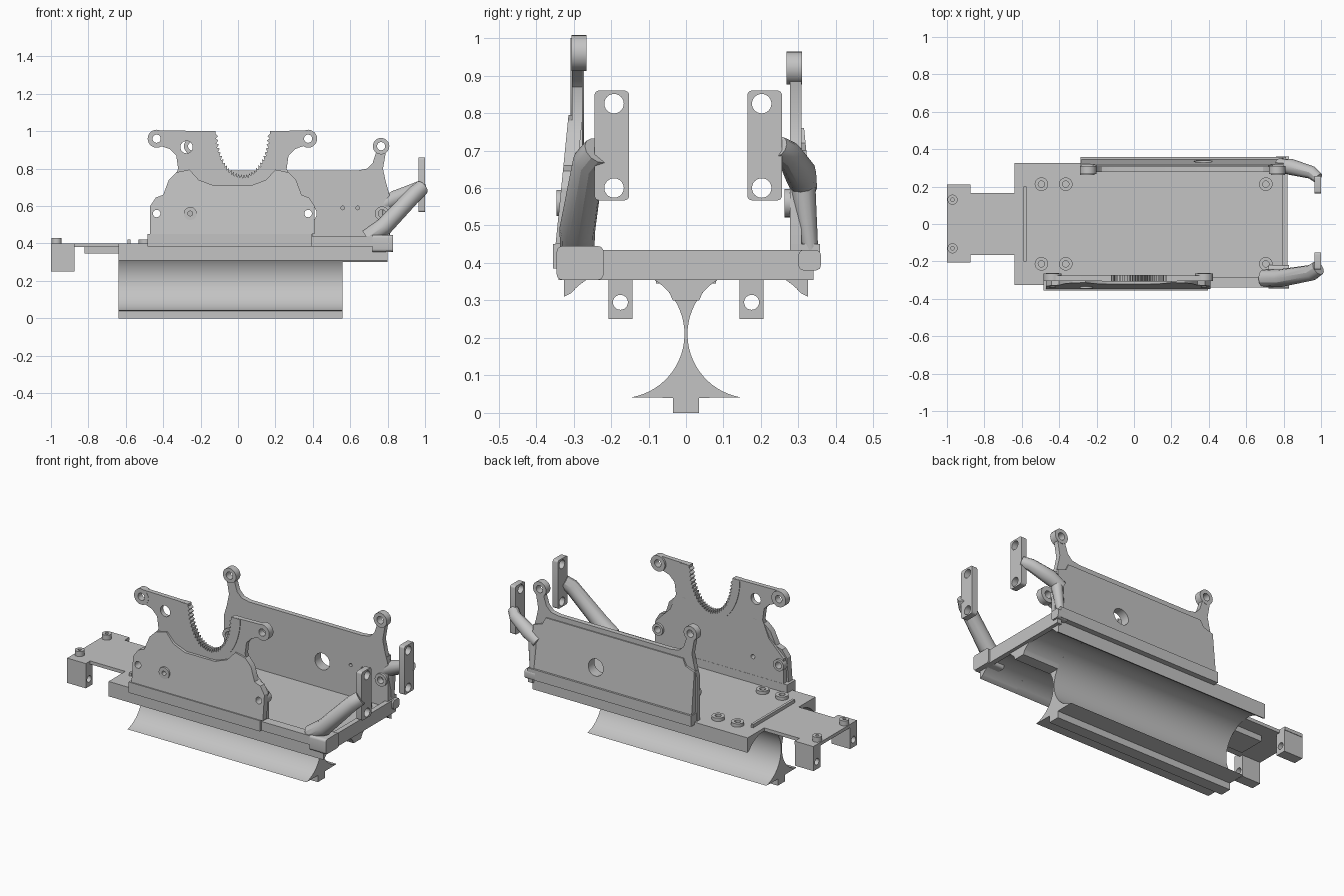
import bpy
from math import cos, sin, pi, radians
from mathutils import Matrix

cube = bpy.data.objects.get("Cube")
if cube:
    bpy.data.objects.remove(cube)

grey = bpy.data.materials.new("plain grey")
grey.use_nodes = True
colour = (.55, .55, .55, 1)
grey.diffuse_color = colour
grey.node_tree.nodes["Principled BSDF"].inputs["Base Color"].default_value = colour

# Shared levels and offsets
DECK, RAIL_TOP, CREST = .4, .45, 1
EDGE, REAR, NOSE = .325, -.64, .8
FRONT_MID, BACK_MID = -.03, .26
LOW_BOSS, LOW_HOLE, HIGH_HOLE = .56, .02, .022

stand_up = Matrix.Rotation(pi / 2, 4, "X")
TURN = {"x": Matrix.Rotation(pi / 2, 4, "Z") @ stand_up,
        "y": stand_up,
        "z": Matrix.Identity(4)}


def finish(name, curve, matrix):
    """Turn a curve into a smooth-by-angle mesh with the grey material."""
    obj = bpy.data.objects.new(name, curve)
    bpy.context.collection.objects.link(obj)
    bpy.ops.object.select_all(action="DESELECT")
    bpy.context.view_layer.objects.active = obj
    obj.select_set(True)
    bpy.ops.object.convert(target="MESH")
    obj = bpy.context.object
    obj.data.transform(matrix)
    obj.data.materials.clear()
    obj.data.materials.append(grey)
    bpy.ops.object.shade_smooth_by_angle(angle=radians(30))
    return obj


def slab(name, axis, low, high, outline, holes=()):
    """Extrude an outline along an axis, pierced by round holes."""
    curve = bpy.data.curves.new(name, "CURVE")
    curve.dimensions = "2D"
    curve.fill_mode = "BOTH"
    curve.extrude = (high - low) / 2
    for loop in [outline] + [circle(*hole) for hole in holes]:
        spline = curve.splines.new("POLY")
        spline.points.add(len(loop) - 1)
        for point, (u, v) in zip(spline.points, loop):
            point.co = (u, v, 0, 1)
        spline.use_cyclic_u = True
    middle = [(low + high) / 2 if letter == axis else 0 for letter in "xyz"]
    return finish(name, curve, Matrix.Translation(middle) @ TURN[axis])


def tube(name, path):
    """Sweep a round bar along points given as x, y, z, radius."""
    curve = bpy.data.curves.new(name, "CURVE")
    curve.dimensions = "3D"
    curve.bevel_depth = 1
    curve.bevel_resolution = 4
    curve.use_fill_caps = True
    spline = curve.splines.new("POLY")
    spline.points.add(len(path) - 1)
    for point, (x, y, z, radius) in zip(spline.points, path):
        point.co = (x, y, z, 1)
        point.radius = radius
    return finish(name, curve, Matrix.Identity(4))


def arc(u, v, radius, start, end, count=16, height=None):
    angles = [radians(start + (end - start) * i / (count - 1)) for i in range(count)]
    return [(u + radius * cos(a), v + (height or radius) * sin(a)) for a in angles]


def circle(u, v, radius):
    return arc(u, v, radius, 0, 345, 24)


def rect(left, right, bottom, top):
    return [(left, bottom), (right, bottom), (right, top), (left, top)]


def rounded(left, right, bottom, top, radius):
    centres = rect(left + radius, right - radius, bottom + radius, top - radius)
    points = []
    for corner, (u, v) in enumerate(centres):
        points += arc(u, v, radius, 90 * corner - 180, 90 * corner - 90, 5)
    return points


def mirrored(half, middle=0, between=()):
    """Right half going up, optional middle points, then the left half."""
    right = [(middle + u, v) for u, v in half]
    left = [(middle - u, v) for u, v in reversed(half)]
    return right + list(between) + left


def pair(middle, reach, v, radius):
    return [(middle + side * reach, v, radius) for side in (1, -1)]


def ring(name, axis, low, high, hole, radius):
    u, v, _ = hole
    slab(name, axis, low, high, circle(u, v, radius), [hole])


def lean(panel, slope):
    for vertex in panel.data.vertices:
        vertex.co.y += (vertex.co.z - RAIL_TOP) * slope


def scoop(start):
    """Concave underside of the deck, ending at its outer edge."""
    return arc(.175, .21, .171, start, 40, 40) + [(EDGE, .31), (EDGE, DECK)]


# Grooved base: twin scoops on a central pillar with a foot
foot, lip = .035, .04
slab("scooped_body", "x", REAR, LOW_BOSS, mirrored([(foot, 0), (foot, lip)] + scoop(260)))
slab("base_plate", "x", LOW_BOSS, NOSE, mirrored([(foot, .3)] + scoop(140)))
slab("end_crossbar", "x", .79, .82, rect(-.34, .34, .355, .435))
slab("front_corner_block", "x", .72, .83, rounded(-.345, -.22, .355, .445, .015))
slab("back_corner_block", "x", .76, .83, rounded(.3, .36, .38, .435, .015))
slab("cross_ridge", "z", DECK, .42, rect(-.59, -.575, -.2, .2))

# Tongue, its head, drop legs and bolts
head = -.875
slab("tongue", "z", .38, DECK, rect(head, REAR, -.165, .165))
slab("tongue_head", "z", .38, DECK, rect(-1, head, -.205, .21))
slab("tongue_rib", "z", .345, .385, rect(-.82, REAR, -.08, .08))
for leg_y, _, bore in pair(0, .175, 0, LOW_HOLE):
    slab("drop_leg", "x", -1, head, rect(leg_y - .032, leg_y + .032, .25, DECK),
         [(leg_y, .295, bore)])
for side in (-1, 1):
    ring("tongue_peg", "z", DECK, .43, (-.97, side * .13, .01), .027)
    for x in (-.495, -.365, .705):
        ring("plate_bolt", "z", DECK, .42, (x, side * .213, .017), .036)

# Front clamp: rail and leaning cover
slab("front_rail", "y", -.355, -.275, rect(-.485, .395, .385, RAIL_TOP))
slab("front_side_bar", "y", -.34, -.285, rect(.395, NOSE, .385, .44))
front_low = pair(FRONT_MID, .405, LOW_BOSS, LOW_HOLE)
front_high = pair(FRONT_MID, .405, .96, HIGH_HOLE)
screw = (-.255, LOW_BOSS, .013)
cover_half = [(.44, RAIL_TOP), (.44, .6), (.41, .645), (.37, .66), (.34, .74),
              (.3, .78), (.23, .795), (.18, .74), (.1, .71)]
cover = slab("front_cover", "y", -.348, -.31, mirrored(cover_half, FRONT_MID),
             front_low + [screw])
lean(cover, .1)

# Front holder with a toothed cradle
wave = arc(.025, .985, .145, 0, -180, 61, .237)
teeth = []
for i, (u, v) in enumerate(wave):
    bite = .09 * (i % 2)
    teeth.append((u + (.025 - u) * bite, v + (.985 - v) * bite))
cradle = [(.17, CREST)] + teeth + [(-.12, CREST)]
holder_half = [(.43, DECK), (.43, .6), (.33, .7), (.29, .8), (.3, .87), (.335, .905)]
holder_half += arc(.405, .96, .045, -120, 90)
slab("front_holder", "y", -.304, -.276, mirrored(holder_half, FRONT_MID, cradle),
     front_low + front_high + [screw, (-.275, .915, .033)])
slab("toothed_band", "y", -.308, -.272, cradle + arc(.03, CREST, .2, 180, 360, 30, .29))
for low_hole, high_hole in zip(front_low, front_high):
    ring("front_upper_boss", "y", -.305, -.265, high_hole, .048)
    ring("front_lower_boss", "y", -.32, -.262, low_hole, .035)
ring("front_cover_screw", "y", -.345, -.32, screw, .035)

# Back clamp: rail, leaning cover and holder
slab("back_rail", "y", .28, .358, rect(-.285, .81, .385, RAIL_TOP))
window = (.37, LOW_BOSS, .05)
back_low = pair(BACK_MID, .51, LOW_BOSS, LOW_HOLE)
back_high = pair(BACK_MID, .505, .92, HIGH_HOLE)
back_half = [(.54, RAIL_TOP), (.54, .7), (.48, .72), (.46, .76)]
back_cover = slab("back_cover", "y", .312, .346, mirrored(back_half, BACK_MID), [window])
lean(back_cover, -.1)
back_half = [(.55, DECK), (.55, .66), (.53, .73), (.515, .8)]
back_half += arc(.505, .92, .04, -50, 230) + [(.46, .83), (.43, .8), (.38, .79)]
slab("back_holder", "y", .278, .308, mirrored(back_half, BACK_MID),
     back_low + back_high + [window, (LOW_BOSS, .59, .01), (.64, .59, .01)])
for low_hole, high_hole in zip(back_low, back_high):
    ring("back_upper_boss", "y", .268, .31, high_hole, .044)
    ring("back_lower_boss", "y", .263, .3, low_hole, .038)

# Arms and their two-hole end brackets
tube("front_arm", [(.69, -.29, .43, .045), (.78, -.29, .49, .048),
                   (.95, -.26, .67, .043), (.985, -.235, .7, .04)])
tube("back_arm", [(.77, .315, .6, .035), (.84, .305, .64, .043),
                  (.95, .275, .69, .035), (.985, .245, .71, .03)])
tube("back_arm_root", [(.79, .333, .43, .02), (NOSE, .31, .62, .035)])
for name, y, bore_y in (("front_bracket", -.198, -.192), ("back_bracket", .21, .202)):
    slab(name, "x", .965, 1, rounded(y - .046, y + .046, .567, .86, .012),
         [(bore_y, z, .026) for z in (.6, .825)])
